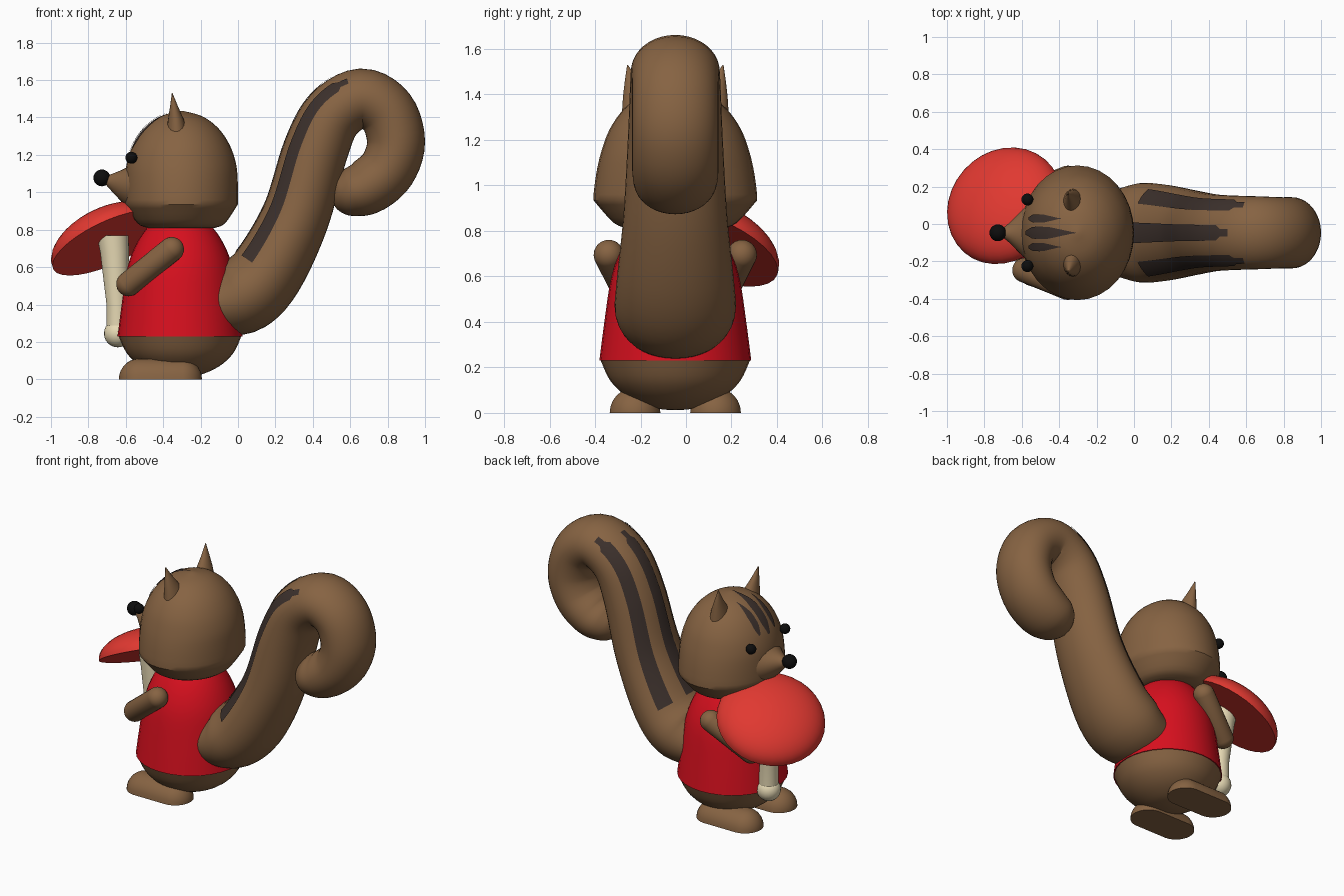
import bpy, bmesh, math
from mathutils import Vector, Matrix
from mathutils.bvhtree import BVHTree

if "Cube" in bpy.data.objects:
    bpy.data.objects.remove(bpy.data.objects["Cube"])

CY = -0.047  # mid plane of the animal


def material(name, rgb):
    m = bpy.data.materials.new(name)
    m.diffuse_color = (*rgb, 1)
    m.use_nodes = True
    m.node_tree.nodes["Principled BSDF"].inputs["Base Color"].default_value = m.diffuse_color
    return m


FUR = material("fur", (0.24, 0.125, 0.055))
DARK = material("dark_fur", (0.045, 0.03, 0.025))
RED = material("shirt_red", (0.68, 0.005, 0.013))
CAP = material("cap_red", (0.75, 0.04, 0.03))
CREAM = material("cream", (0.8, 0.7, 0.46))
BLACK = material("black", (0.004, 0.004, 0.004))


def finish(name, bm, mat, angle=38):
    bmesh.ops.recalc_face_normals(bm, faces=bm.faces)
    me = bpy.data.meshes.new(name)
    bm.to_mesh(me)
    bm.free()
    for p in me.polygons:
        p.use_smooth = True
    me.set_sharp_from_angle(angle=math.radians(angle))
    me.materials.append(mat)
    ob = bpy.data.objects.new(name, me)
    bpy.context.collection.objects.link(ob)
    return ob


def loft(name, rings, mat, seg=32):
    """Skin elliptical rings given as (centre, half-axis u, half-axis v)."""
    bm = bmesh.new()
    loops = []
    for c, u, v in rings:
        loops.append([bm.verts.new(Vector(c) + Vector(u) * math.cos(2 * math.pi * i / seg)
                      + Vector(v) * math.sin(2 * math.pi * i / seg)) for i in range(seg)])
    for a, b in zip(loops, loops[1:]):
        for i in range(seg):
            j = (i + 1) % seg
            bm.faces.new((a[i], a[j], b[j], b[i]))
    bm.faces.new(loops[0])
    bm.faces.new(loops[-1])
    return finish(name, bm, mat)


def strip(name, rows, mat):
    """Open ribbon from rows of points."""
    bm = bmesh.new()
    vs = [[bm.verts.new(p) for p in r] for r in rows]
    for a, b in zip(vs, vs[1:]):
        for i in range(len(a) - 1):
            bm.faces.new((a[i], a[i + 1], b[i + 1], b[i]))
    return finish(name, bm, mat)


def spline(pts, t):
    """Catmull-Rom value at parameter t (in control point steps)."""
    i = min(int(t), len(pts) - 2)
    f = t - i
    p = [pts[max(0, min(len(pts) - 1, k))] for k in (i - 1, i, i + 1, i + 2)]
    return [0.5 * (2 * b + (c - a) * f + (2 * a - 5 * b + 4 * c - d) * f * f
            + (3 * b - a - 3 * c + d) * f ** 3) for a, b, c, d in zip(*p)]


def smooth(pts, n=4):
    return [spline(pts, k / n) for k in range((len(pts) - 1) * n + 1)]


def upright(name, cx, prof, mat):
    """Stack of horizontal rings: (z, x radius, y radius)."""
    return loft(name, [((cx, CY, z), (rx, 0, 0), (0, ry, 0)) for z, rx, ry in prof], mat)


def ball(name, c, r, mat):
    bm = bmesh.new()
    bmesh.ops.create_uvsphere(bm, u_segments=20, v_segments=12, radius=r,
                              matrix=Matrix.Translation(c))
    return finish(name, bm, mat)


def capsule(name, a, b, r, mat, floor=False):
    a, b = Vector(a), Vector(b)
    d = (b - a).normalized()
    u = d.cross(Vector((0, 0, 1))).normalized()
    v = u.cross(d)
    rings = []
    for k in range(18):
        q = math.radians(-88 + 176 * k / 17)
        c = (a if k < 9 else b) + d * r * math.sin(q)
        rings.append((c, u * r * math.cos(q), v * r * math.cos(q)))
    ob = loft(name, rings, mat, 24)
    if floor:  # cut flat at the ground
        bm = bmesh.new()
        bm.from_mesh(ob.data)
        res = bmesh.ops.bisect_plane(bm, geom=bm.verts[:] + bm.edges[:] + bm.faces[:],
                                     plane_co=(0, 0, 0), plane_no=(0, 0, 1), clear_inner=True)
        bmesh.ops.contextual_create(bm, geom=[e for e in res["geom_cut"]
                                              if isinstance(e, bmesh.types.BMEdge)])
        bm.to_mesh(ob.data)
        bm.free()
        ob.data.set_sharp_from_angle(angle=math.radians(38))
    return ob


# belly and shirt
upright("belly", -0.31, smooth([(0.012, 0.02, 0.02), (0.025, 0.11, 0.11), (0.07, 0.21, 0.21),
                                (0.14, 0.285, 0.285), (0.235, 0.33, 0.33)]), FUR)
upright("shirt", -0.31, smooth([(0.23, 0.334, 0.334), (0.4, 0.312, 0.312), (0.58, 0.285, 0.285),
                                (0.69, 0.25, 0.25), (0.78, 0.2, 0.2), (0.85, 0.14, 0.14)]), RED)

# head: under-jaw bowl, hard rim, dome
bowl = smooth([(0.81, 0.18, 0.2), (0.835, 0.235, 0.27), (0.935, 0.302, 0.36)])
dome = smooth([(0.94, 0.304, 0.362), (1.05, 0.302, 0.348), (1.15, 0.293, 0.325),
               (1.25, 0.26, 0.287), (1.34, 0.2, 0.222), (1.405, 0.115, 0.13), (1.435, 0.01, 0.01)])
head = upright("head", -0.303, bowl + dome[1:], FUR)

# snout, nose, eyes
loft("snout", [((x, CY, z), (0, ry, 0), (0, 0, rz)) for x, z, ry, rz in
               smooth([(-0.71, 1.065, 0.02, 0.02), (-0.67, 1.05, 0.05, 0.05),
                       (-0.6, 1.03, 0.12, 0.1), (-0.5, 1.025, 0.21, 0.165),
                       (-0.42, 1.03, 0.25, 0.212)])], FUR)
ball("nose", (-0.728, CY, 1.077), 0.045, BLACK)

# paired parts
for s, side in ((-1, "right"), (1, "left")):
    def Y(d):
        return CY + s * d
    ball("eye_" + side, (-0.57, Y(0.178), 1.185), 0.032, BLACK)
    loft("ear_" + side, [((-0.325, Y(0.145), 1.31), (0.06, 0, 0), (0, 0.09, 0)),
                         ((-0.332, Y(0.168), 1.39), (0.042, 0, 0), (0, 0.062, 0)),
                         ((-0.342, Y(0.192), 1.46), (0.021, 0, 0), (0, 0.03, 0)),
                         ((-0.352, Y(0.21), 1.53), (0.002, 0, 0), (0, 0.002, 0))], FUR, 20)
    capsule("arm_" + side, (-0.355, Y(0.293), 0.695), (-0.585, Y(0.2), 0.51), 0.066, FUR)
    capsule("foot_" + side, (-0.525, Y(0.177), 0), (-0.305, Y(0.177), 0), 0.112, FUR, True)

# head stripes, laid on the dome
tree = BVHTree.FromPolygons([v.co for v in head.data.vertices],
                            [p.vertices[:] for p in head.data.polygons])
for n, (y0, x0, x1, w) in enumerate(((0, -0.575, -0.31, 0.032), (0.075, -0.56, -0.39, 0.022),
                                     (-0.075, -0.56, -0.39, 0.022))):
    rows = []
    for k in range(17):
        f = k / 16
        hw = w * max(0.06, min(1, f * 5 + 0.3, (1 - f) * 1.8))
        row = []
        for j in (-1, -0.5, 0, 0.5, 1):
            p, nor, _, _ = tree.ray_cast(Vector((x0 + (x1 - x0) * f, CY + y0 + j * hw, 2)),
                                         Vector((0, 0, -1)))
            row.append(p + nor * 0.005)
        rows.append(row)
    strip("head_stripe_%d" % n, rows, DARK)

# curled tail: x, z, in-plane radius, y radius
TAIL = [(-0.1, 0.40, 0.17, 0.23), (0.03, 0.45, 0.205, 0.265), (0.16, 0.58, 0.197, 0.258),
        (0.31, 0.87, 0.18, 0.228), (0.415, 1.22, 0.172, 0.208), (0.51, 1.415, 0.162, 0.2),
        (0.66, 1.502, 0.16, 0.195), (0.795, 1.43, 0.156, 0.19), (0.845, 1.27, 0.155, 0.19),
        (0.80, 1.125, 0.153, 0.19), (0.70, 1.035, 0.15, 0.187), (0.61, 1.0, 0.132, 0.17),
        (0.545, 0.985, 0.1, 0.125), (0.512, 0.98, 0.055, 0.07), (0.502, 0.98, 0.01, 0.01)]


def frame(t):
    x, z, r, w = spline(TAIL, t)
    a, b = spline(TAIL, max(0, t - 0.05)), spline(TAIL, min(len(TAIL) - 1, t + 0.05))
    d = Vector((b[0] - a[0], 0, b[1] - a[1])).normalized()
    return Vector((x, CY, z)), Vector((-d.z, 0, d.x)) * r, Vector((0, w, 0))


loft("tail", [frame(k / 5) for k in range((len(TAIL) - 1) * 5 + 1)], FUR, 40)

# tail stripes, on the outer side of the curl
for name, mid, half, end in (("middle", 0, 12, 5.5), ("left", 49, 13, 5.75), ("right", -49, 13, 5.75)):
    rows = []
    for k in range(41):
        t = 1.95 + (end - 1.95) * k / 40
        c, u, v = frame(t)
        hw = half * (1 if k < 38 else 0.5)
        rows.append([c + 1.022 * (u * math.cos(q) + v * math.sin(q)) for q in
                     (math.radians(mid + hw * j / 3) for j in range(-3, 4))])
    strip("tail_stripe_" + name, rows, DARK)

# mushroom: tilted domed cap, tapered stem with round foot
n = Vector((-0.4, 0.35, 0.85)).normalized()
u = n.cross(Vector((0, 0, 1))).normalized()
v = n.cross(u)
centre = Vector((-0.69, 0.095, 0.73))
loft("mushroom_cap", [(centre + n * 0.165 * math.sin(q), u * 0.33 * math.cos(q), v * 0.33 * math.cos(q))
                      for q in (math.radians(89 * k / 12) for k in range(13))], CAP)
loft("mushroom_stem", [((x, y, z), (r, 0, 0), (0, r, 0)) for x, y, z, r in
                       ((-0.67, 0.06, 0.77, 0.085), (-0.66, 0.055, 0.68, 0.077),
                        (-0.645, 0.05, 0.4, 0.058), (-0.643, 0.05, 0.24, 0.06))], CREAM)
ball("mushroom_stem_foot", (-0.643, 0.05, 0.245), 0.074, CREAM)
